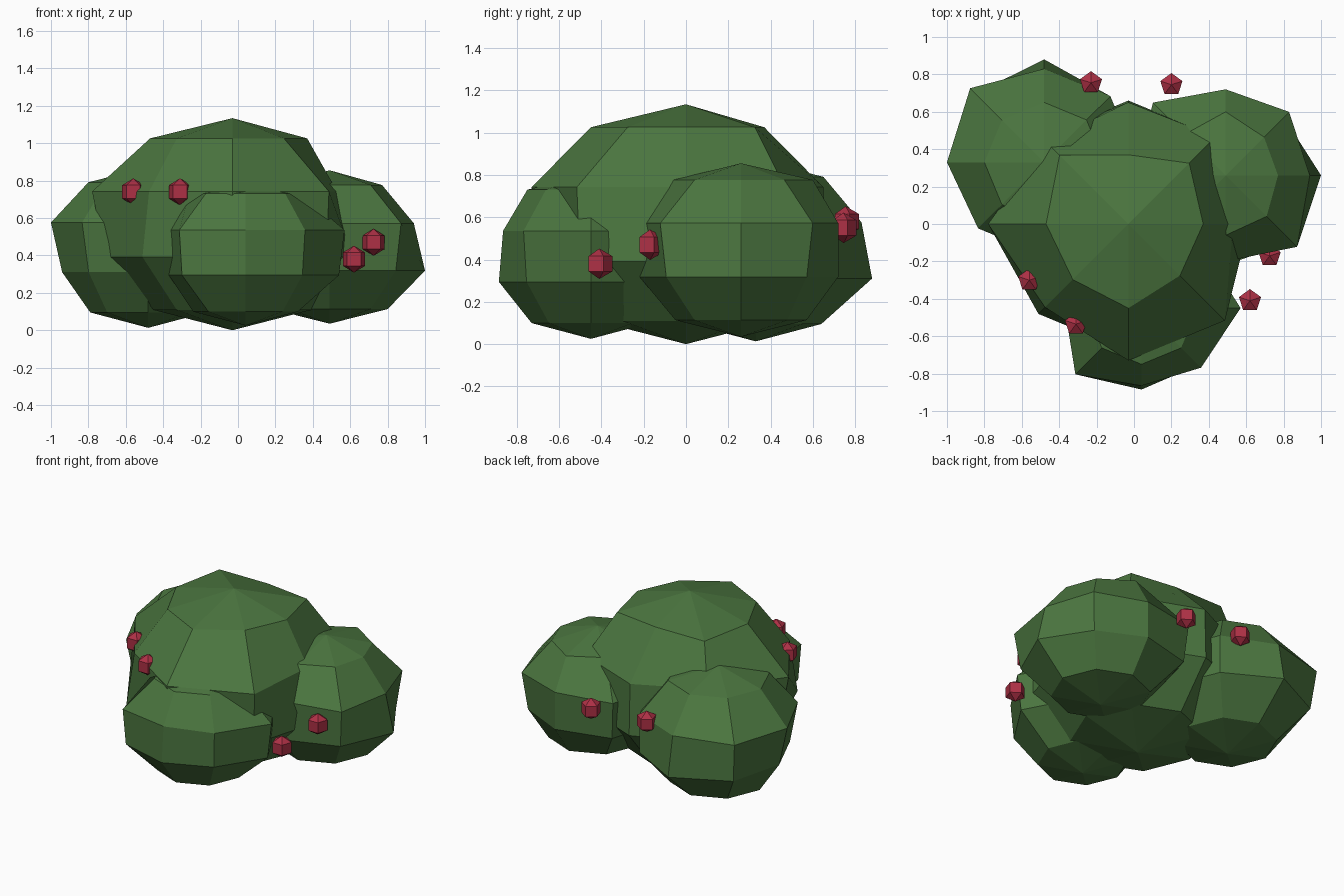
import bpy
from math import sin, cos, pi

if "Cube" in bpy.data.objects:
    bpy.data.objects.remove(bpy.data.objects["Cube"])


def material(name, color):
    m = bpy.data.materials.new(name)
    m.diffuse_color = color
    m.use_nodes = True
    m.node_tree.nodes["Principled BSDF"].inputs["Base Color"].default_value = m.diffuse_color
    return m


LEAF = material("leaf_green", (0.07, 0.18, 0.05, 1))
BERRY = material("berry_red", (0.42, 0.03, 0.06, 1))


def ring_ball(name, centre, half_height, rings, sides, mat, phase=0.0):
    """Low-poly ball; rings run from top to bottom, each one radius or a radius per side."""
    cx, cy, cz = centre
    n = len(rings)
    verts = [(cx, cy, cz + half_height)]
    for i, radii in enumerate(rings):
        z = cz + half_height * cos(pi * (i + 1) / (n + 1))
        for j in range(sides):
            r = radii[j] if isinstance(radii, list) else radii
            a = phase + 2 * pi * j / sides
            verts.append((cx + r * cos(a), cy + r * sin(a), z))
    verts.append((cx, cy, cz - half_height))
    last = len(verts) - 1
    faces = []
    for j in range(sides):
        k = (j + 1) % sides
        faces.append((0, 1 + j, 1 + k))
        for i in range(n - 1):
            a, b = 1 + i * sides, 1 + (i + 1) * sides
            faces.append((a + j, b + j, b + k, a + k))
        e = 1 + (n - 1) * sides
        faces.append((e + j, last, e + k))
    mesh = bpy.data.meshes.new(name)
    mesh.from_pydata(verts, [], faces)
    mesh.materials.append(mat)
    obj = bpy.data.objects.new(name, mesh)
    bpy.context.collection.objects.link(obj)
    return obj


# Foliage clumps: irregular eight-sided balls, radii listed anticlockwise from +x
ring_ball("main_clump", (-0.03, 0, 0.567), 0.567, [
    [0.40, 0.46, 0.37, 0.52, 0.44, 0.42, 0.45, 0.39],
    [0.56, 0.66, 0.65, 0.62, 0.75, 0.63, 0.73, 0.73],
    [0.645, 0.66, 0.66, 0.66, 0.68, 0.68, 0.68, 0.71],
    0.42], 8, LEAF)
ring_ball("front_clump", (0.04, -0.45, 0.415), 0.39, [
    0.30,
    [0.53, 0.46, 0.46, 0.46, 0.41, 0.50, 0.415, 0.45],
    [0.50, 0.46, 0.46, 0.46, 0.41, 0.48, 0.435, 0.43],
    0.28], 8, LEAF)
ring_ball("back_left_clump", (-0.48, 0.33, 0.443), 0.43, [
    0.32,
    [0.50, 0.50, 0.50, 0.56, 0.52, 0.50, 0.50, 0.50],
    [0.50, 0.50, 0.55, 0.52, 0.46, 0.45, 0.50, 0.50],
    0.31], 8, LEAF)
ring_ball("back_right_clump", (0.49, 0.26, 0.445), 0.41, [
    [0.28, 0.29, 0.34, 0.31, 0.30, 0.30, 0.32, 0.31],
    [0.45, 0.48, 0.46, 0.55, 0.48, 0.48, 0.46, 0.54],
    [0.51, 0.44, 0.46, 0.52, 0.48, 0.48, 0.48, 0.50],
    0.31], 8, LEAF)

# Berries: five-sided balls scattered on the clumps
spots = [(-0.56, -0.30, 0.74), (-0.31, -0.535, 0.74), (0.62, -0.41, 0.38),
         (0.725, -0.17, 0.47), (-0.23, 0.755, 0.58), (0.20, 0.745, 0.55)]
for i, p in enumerate(spots):
    ring_ball(f"berry_{i + 1}", p, 0.072, [0.062, 0.062], 5, BERRY, pi / 2)
